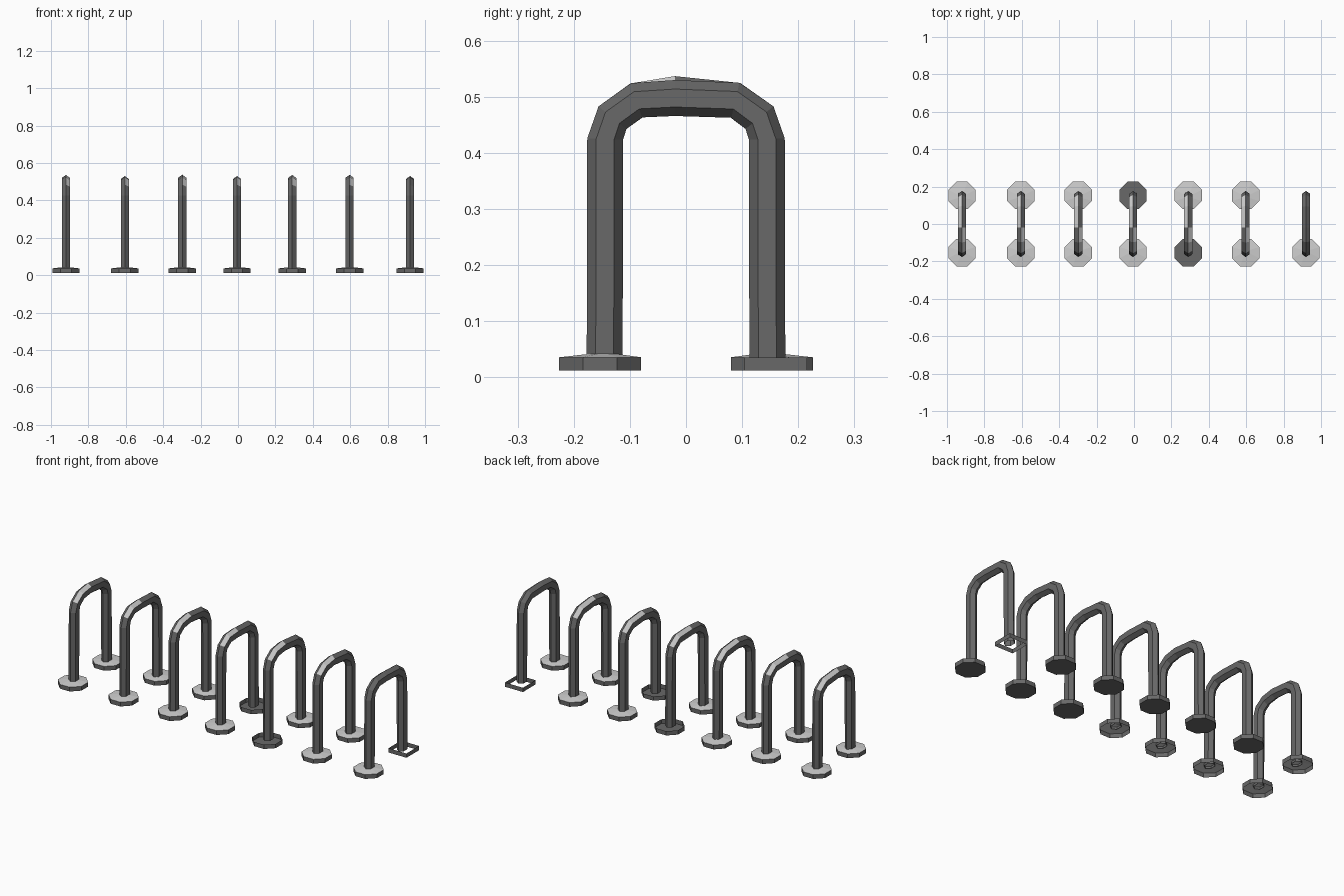
import bpy, bmesh, math
from mathutils import Vector

if "Cube" in bpy.data.objects:
    bpy.data.objects.remove(bpy.data.objects["Cube"])


def material(name, v):
    m = bpy.data.materials.new(name)
    m.diffuse_color = (v, v, v, 1)
    m.use_nodes = True
    m.node_tree.nodes["Principled BSDF"].inputs["Base Color"].default_value = m.diffuse_color
    return m


dark = material("dark grey metal", 0.14)
light = material("light grey metal", 0.62)


def finish(bm, name):
    mesh = bpy.data.meshes.new(name)
    bm.to_mesh(mesh)
    bm.free()
    mesh.materials.append(dark)
    mesh.materials.append(light)
    ob = bpy.data.objects.new(name, mesh)
    bpy.context.collection.objects.link(ob)
    return ob


def hoop(name, x, peak, worn):
    """Low-poly six-sided tube swept along an inverted U in the y-z plane."""
    half = [(0.145, 0.03), (0.144, 0.425), (0.131, 0.463), (0.088, 0.494)]
    path = [Vector((0, -y, z)) for y, z in half]
    path += [Vector((0, -0.02, peak))]
    path += [Vector((0, y, z)) for y, z in reversed(half)]
    bm = bmesh.new()
    rings = []
    for i, p in enumerate(path):
        a, b = path[max(i - 1, 0)], path[min(i + 1, len(path) - 1)]
        t = (b - a).normalized()
        n = Vector((0, -t.z, t.y))
        ring = []
        for k in range(6):
            ang = math.tau * k / 6
            off = n * (0.032 * math.cos(ang)) + Vector((0.025 * math.sin(ang), 0, 0))
            ring.append(bm.verts.new(p + off + Vector((x, 0, 0))))
        rings.append(ring)
    for r, s in zip(rings, rings[1:]):
        for k in range(6):
            j = (k + 1) % 6
            bm.faces.new((r[k], r[j], s[j], s[k]))
    bmesh.ops.recalc_face_normals(bm, faces=bm.faces)
    # light patches on diagonally opposite upper facets
    for f in bm.faces:
        c = f.calc_center_median()
        if worn and f.normal.z > 0.6 and (c.x - x) * c.y < 0:
            f.material_index = 1
    return finish(bm, name)


def foot(name, x, y, top=True, bottom=True, square=False):
    """Flat faceted base plate; some plates are open above or below."""
    n = 4 if square else 8
    r = 0.079
    turn = math.pi / n
    bm = bmesh.new()
    lo, hi = [], []
    for k in range(n):
        a = math.tau * k / n + turn
        px, py = x + r * math.cos(a), y + r * math.sin(a)
        lo.append(bm.verts.new((px, py, 0.012)))
        hi.append(bm.verts.new((px, py, 0.036)))
    for k in range(n):
        j = (k + 1) % n
        bm.faces.new((lo[k], lo[j], hi[j], hi[k]))
    if bottom:
        bm.faces.new(lo[::-1])
    if top:
        # light cap rising gently to the tube
        c = bm.verts.new((x, y * 0.95, 0.045))
        for k in range(n):
            bm.faces.new((hi[k], hi[(k + 1) % n], c)).material_index = 1
    return finish(bm, name)


# hoop x, apex height, (top, bottom) of the front foot, (top, bottom) of the back foot
rack = [
    (-0.92, 0.504, (1, 0), (1, 0)),
    (-0.605, 0.498, (1, 0), (1, 1)),
    (-0.298, 0.505, (1, 0), (1, 1)),
    (-0.005, 0.498, (1, 0), (0, 1)),
    (0.29, 0.504, (0, 1), (1, 1)),
    (0.597, 0.505, (1, 1), (1, 1)),
    (0.92, 0.498, (1, 1), (0, 0)),
]
for i, (x, peak, f, b) in enumerate(rack, 1):
    hoop(f"hoop_{i}", x, peak, i < 7)
    foot(f"front_foot_{i}", x, -0.153, *f)
    foot(f"back_foot_{i}", x, 0.16 if i == 7 else 0.153, *b, square=(i == 7))
